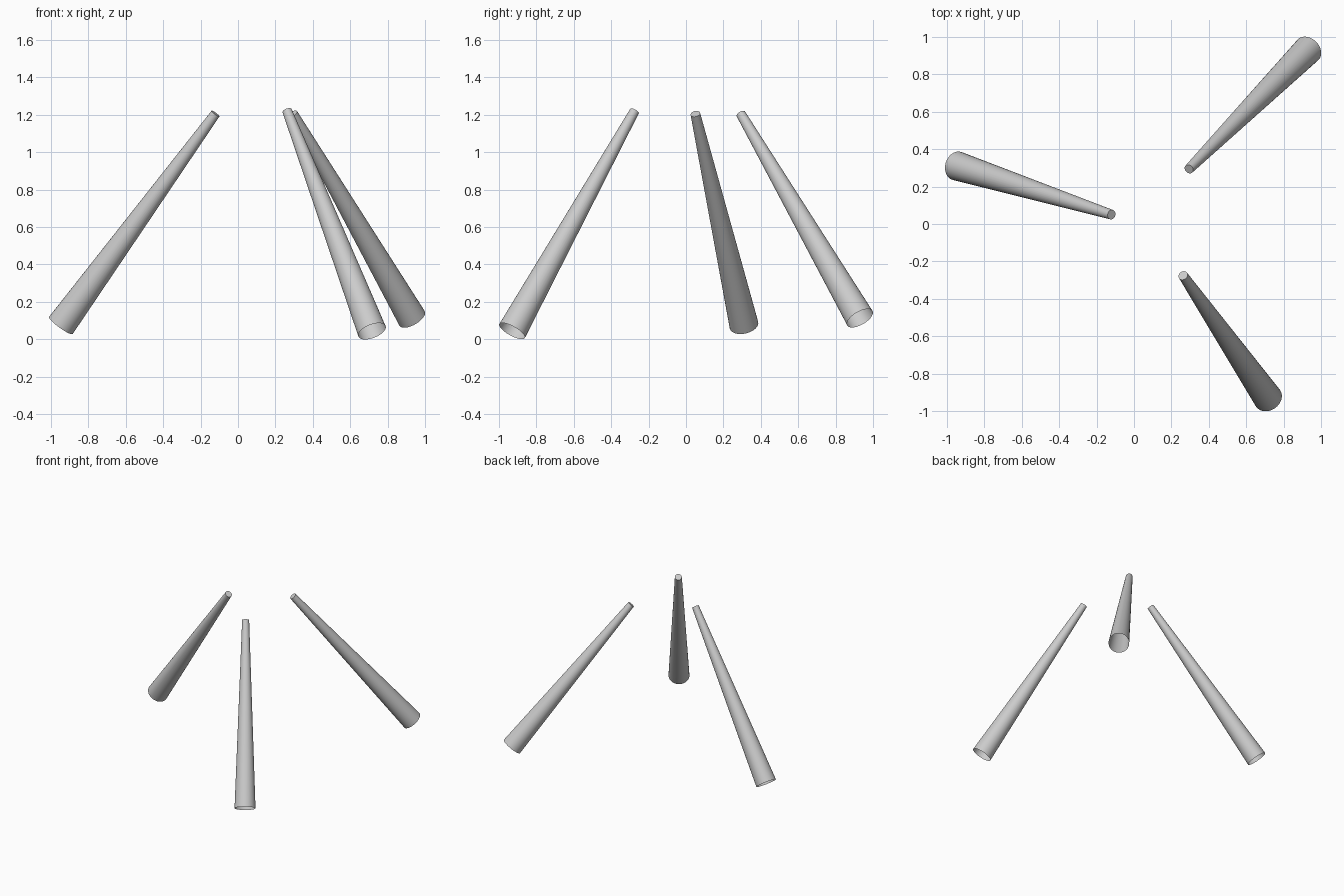
import bpy, bmesh
from mathutils import Vector

if "Cube" in bpy.data.objects:
    bpy.data.objects.remove(bpy.data.objects["Cube"])

R_FOOT, R_TOP, SIDES = 0.078, 0.026, 32


def tapered_leg(name, foot, top):
    """Tapered tube: open at the foot, closed at the narrow top."""
    foot, top = Vector(foot), Vector(top)
    axis = top - foot
    bm = bmesh.new()
    bmesh.ops.create_cone(bm, cap_ends=True, segments=SIDES,
                          radius1=R_FOOT, radius2=R_TOP, depth=axis.length)
    # open foot end
    caps = [f for f in bm.faces if f.normal.z < -0.9]
    bmesh.ops.delete(bm, geom=caps, context='FACES_ONLY')
    mesh = bpy.data.meshes.new(name)
    bm.to_mesh(mesh)
    bm.free()
    obj = bpy.data.objects.new(name, mesh)
    bpy.context.collection.objects.link(obj)
    obj.location = (foot + top) / 2
    obj.rotation_euler = axis.to_track_quat('Z', 'Y').to_euler()
    # smooth sides, sharp top rim
    bpy.ops.object.select_all(action='DESELECT')
    obj.select_set(True)
    bpy.context.view_layer.objects.active = obj
    bpy.ops.object.shade_smooth_by_angle()


# three splayed legs
tapered_leg("left_leg", (-0.945, 0.31, 0.075), (-0.12, 0.05, 1.205))
tapered_leg("back_right_leg", (0.929, 0.93, 0.112), (0.293, 0.293, 1.205))
tapered_leg("front_right_leg", (0.715, -0.93, 0.0435), (0.262, -0.275, 1.22))
